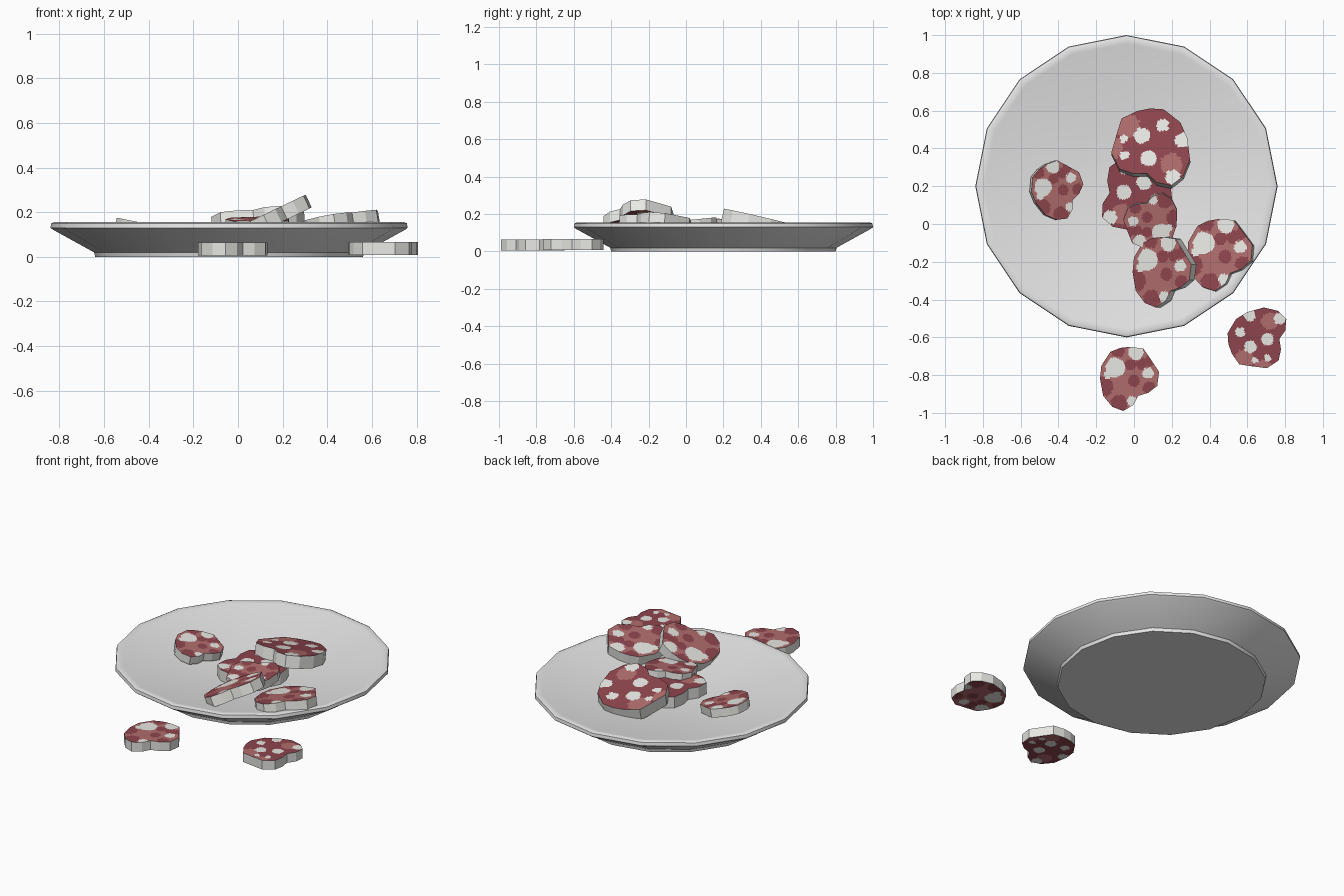
import bpy, bmesh, math
from mathutils import Vector, Matrix, Quaternion

if "Cube" in bpy.data.objects:
    bpy.data.objects.remove(bpy.data.objects["Cube"])


def material(name, rgb):
    m = bpy.data.materials.new(name)
    m.diffuse_color = (*rgb, 1)
    m.use_nodes = True
    m.node_tree.nodes["Principled BSDF"].inputs["Base Color"].default_value = m.diffuse_color
    return m


plate_white = material("plate_white", (0.8, 0.8, 0.8))
fat_white = material("fat_white", (0.8, 0.8, 0.77))
meat_pink = material("meat_pink", (0.43, 0.15, 0.15))
meat_dark = material("meat_dark", (0.27, 0.06, 0.075))
FAT, PINK, DARK = 0, 1, 2


def add_object(name, mesh):
    ob = bpy.data.objects.new(name, mesh)
    bpy.context.collection.objects.link(ob)
    return ob


# Plate: 16-sided lathe, (radius, height) from underside to inner floor
profile = [(0.6, 0), (0.605, 0.02), (0.79, 0.122), (0.8, 0.13), (0.797, 0.15),
           (0.785, 0.155), (0.755, 0.15), (0.3, 0.065)]
bm = bmesh.new()
rings = [[bm.verts.new((r * math.cos(i * math.pi / 8), r * math.sin(i * math.pi / 8), z))
          for i in range(16)] for r, z in profile]
for a, b in zip(rings, rings[1:]):
    for i in range(16):
        j = (i + 1) % 16
        bm.faces.new((a[i], a[j], b[j], b[i]))
bm.faces.new(rings[0][::-1])
bm.faces.new(rings[-1])
for f in bm.faces:
    f.smooth = True
mesh = bpy.data.meshes.new("plate")
bm.to_mesh(mesh)
bm.free()
mesh.set_sharp_from_angle(angle=math.radians(35))
mesh.materials.append(plate_white)
add_object("plate", mesh).location = (-0.04, 0.2, 0)

# Sausage slice: notched outline with marbled caps
outline = [(0, .17), (.07, .16), (.108, .105), (.153, .037), (.143, -.037), (.095, -.074),
           (.042, -.09), (.016, -.138), (-.037, -.17), (-.095, -.148), (-.143, -.09),
           (-.16, 0), (-.153, .07), (-.105, .143), (-.053, .164)]
# Marbling as (x, y, radius)
light_fat = [(-.08, .06, .052), (.03, .14, .04), (.095, .03, .03), (.01, -.12, .028),
             (-.12, .02, .022)]
light_dark = [(-.14, -.04, .05), (.02, -.01, .032), (-.065, .155, .04), (0, .075, .03),
              (.06, .08, .03), (-.06, -.13, .045), (.11, .1, .035), (.1, -.05, .035)]
dark_fat = [(.08, .08, .025), (-.012, .065, .033), (.138, 0, .03), (-.016, -.033, .033),
            (-.085, .077, .018), (-.106, .01, .02), (.053, -.138, .03)]
dark_pink = [(-.055, .122, .05), (-.143, .057, .045), (.065, -.085, .045)]


def inside(x, y, spots):
    return any(math.hypot(x - sx, y - sy) < r for sx, sy, r in spots)


def cap_colour(c, top):
    if top:
        if inside(c.x, c.y, light_fat):
            return FAT
        return DARK if inside(c.x, c.y, light_dark) else PINK
    if inside(-c.x, c.y, dark_fat):
        return FAT
    return PINK if inside(-c.x, c.y, dark_pink) else DARK


SUB, RINGS, HALF = 5, 18, 0.029
edge = []
for k, p in enumerate(outline):
    q = outline[(k + 1) % len(outline)]
    edge += [Vector(p).lerp(Vector(q), s / SUB) for s in range(SUB)]
edge.reverse()                      # counter-clockwise
n = len(edge)
bm = bmesh.new()
rims = []
for top in (True, False):
    z = HALF if top else -HALF
    centre = bm.verts.new((0, 0, z))
    prev = None
    for k in range(1, RINGS + 1):
        ring = [bm.verts.new((p.x * k / RINGS, p.y * k / RINGS, z)) for p in edge]
        for i in range(n):
            j = (i + 1) % n
            loop = [prev[i], ring[i], ring[j], prev[j]] if prev else [centre, ring[i], ring[j]]
            f = bm.faces.new(loop if top else loop[::-1])
            f.material_index = cap_colour(f.calc_center_median(), top)
        prev = ring
    rims.append(prev)
for i in range(n):                  # white casing around the side
    j = (i + 1) % n
    bm.faces.new((rims[1][i], rims[1][j], rims[0][j], rims[0][i])).material_index = FAT
slice_mesh = bpy.data.meshes.new("sausage_slice")
bm.to_mesh(slice_mesh)
bm.free()
for m in (fat_white, meat_pink, meat_dark):
    slice_mesh.materials.append(m)

# Placement: name, centre, turn in degrees, scale, slope in x and y, flipped
slices = [
    ("front_slice", (-.02, -.82, .035), 0, 1.0, 0, 0, False),
    ("corner_slice", (.67, -.61, .037), 116, 1.0, 0, 0, True),
    ("left_slice", (-.40, .18, .12), 28, .9, -.2, 0, False),
    ("large_back_slice", (.085, .385, .145), 18, 1.3, .03, -.23, True),
    ("floor_slice", (-.01, .17, .103), -62, 1.2, 0, 0, True),
    ("small_middle_slice", (.085, .025, .143), 167, .9, 0, .1, False),
    ("leaning_slice", (.165, -.255, .177), 0, 1.1, .48, 0, False),
    ("right_slice", (.465, -.165, .15), 3, 1.12, .165, -.08, False),
]
for name, pos, turn, s, gx, gy, flip in slices:
    ob = add_object(name, slice_mesh)
    tilt = Vector((0, 0, 1)).rotation_difference(Vector((-gx, -gy, 1)))
    q = tilt @ Quaternion((0, 0, 1), math.radians(turn))
    if flip:
        q = q @ Quaternion((0, 1, 0), math.pi)
    ob.matrix_world = Matrix.LocRotScale(Vector(pos), q, Vector((s, s, s)))
